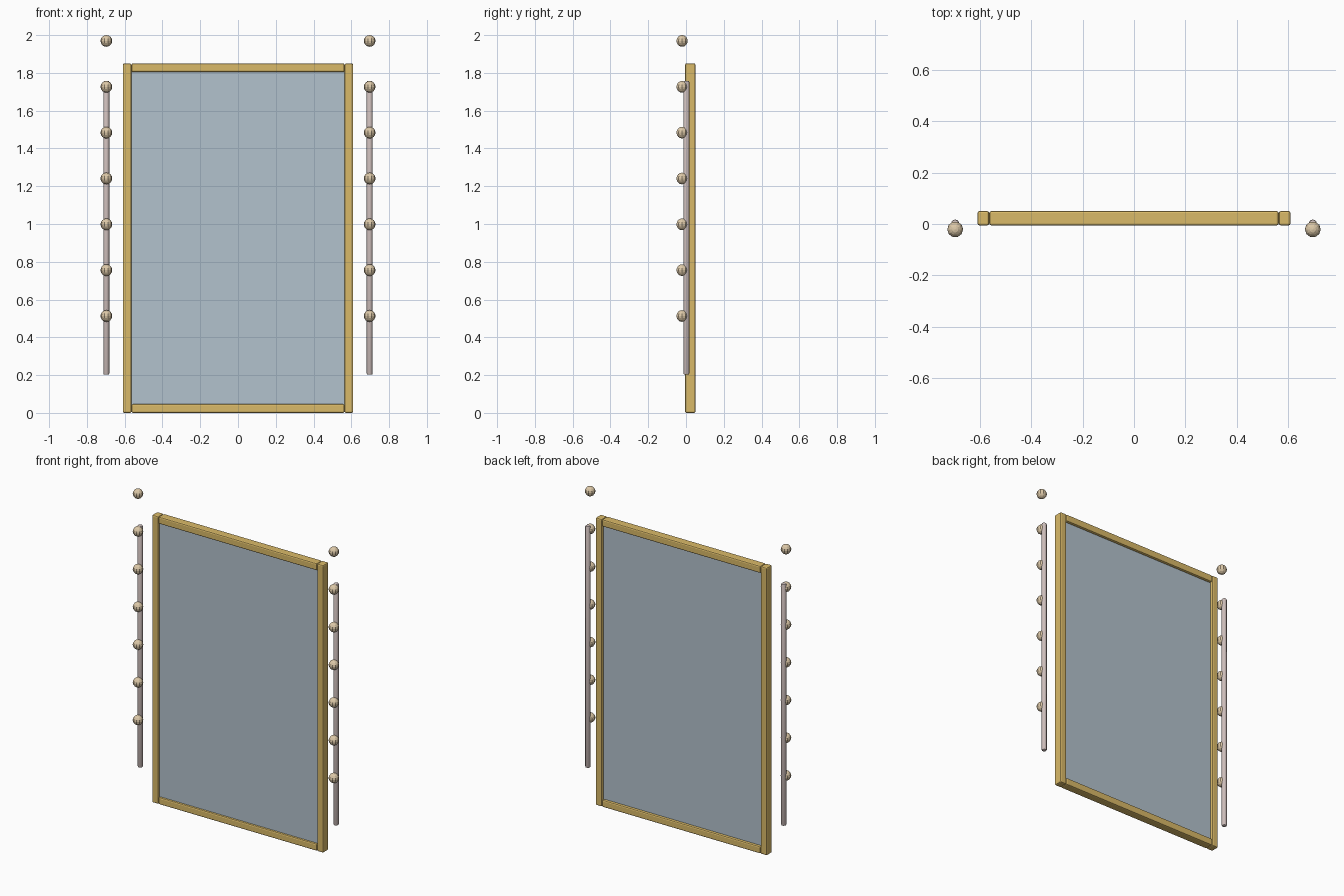
import bpy, bmesh
from mathutils import Matrix

if "Cube" in bpy.data.objects:
    bpy.data.objects.remove(bpy.data.objects["Cube"])


def material(name, color):
    m = bpy.data.materials.new(name)
    m.diffuse_color = color
    m.use_nodes = True
    m.node_tree.nodes["Principled BSDF"].inputs["Base Color"].default_value = m.diffuse_color
    return m


gold = material("gold_frame", (0.70, 0.49, 0.14, 1))
glass = material("mirror_glass", (0.45, 0.54, 0.61, 1))
bulb_mat = material("warm_bulb", (0.72, 0.58, 0.39, 1))
rod_mat = material("rod_metal", (0.62, 0.52, 0.50, 1))


def finish(name, bm, mat, loc, bevel=0, segments=2):
    me = bpy.data.meshes.new(name)
    bm.to_mesh(me)
    bm.free()
    me.materials.append(mat)
    ob = bpy.data.objects.new(name, me)
    ob.location = loc
    bpy.context.collection.objects.link(ob)
    if bevel:
        mod = ob.modifiers.new("rounded_edges", 'BEVEL')
        mod.width, mod.segments = bevel, segments
        mod.limit_method = 'ANGLE'
        mod.angle_limit = 0.9
    return ob


def box(name, size, loc, mat, bevel=0):
    bm = bmesh.new()
    bmesh.ops.create_cube(bm, size=1)
    bmesh.ops.scale(bm, vec=size, verts=bm.verts)
    return finish(name, bm, mat, loc, bevel)


def rod(name, r, height, loc):
    bm = bmesh.new()
    bmesh.ops.create_cone(bm, cap_ends=True, segments=12, radius1=r, radius2=r, depth=height)
    ob = finish(name, bm, rod_mat, loc, 0.006)
    for p in ob.data.polygons:
        p.use_smooth = len(p.vertices) == 4
    return ob


def bulb(name, r, loc):
    bm = bmesh.new()
    bmesh.ops.create_uvsphere(bm, u_segments=10, v_segments=8, radius=r,
                              matrix=Matrix.Rotation(1.5707963, 4, 'Z'))
    return finish(name, bm, bulb_mat, loc)


W, H, T, D, Y = 1.22, 1.85, 0.046, 0.056, 0.0225

# Frame rails and mirror pane
for name, z in (("bottom_rail", T / 2), ("top_rail", H - T / 2)):
    box(name, (W - 2 * T, D, T), (0, Y, z), gold, 0.008)
box("mirror_pane", (W - 2 * T + 0.01, 0.028, H - 2 * T + 0.01), (0, 0.02, H / 2), glass)

# Posts, light rods and bulbs on both sides
for side, s in (("left", -1), ("right", 1)):
    box(side + "_post", (T, D, H), (s * (W - T) / 2, Y, H / 2), gold, 0.008)
    rod(side + "_light_rod", 0.0155, 1.555, (s * 0.697, 0.002, 0.98))
    for i in range(7):
        bulb(f"{side}_bulb_{i + 1}", 0.031, (s * 0.697, -0.021, 0.513 + i * 0.2427))
